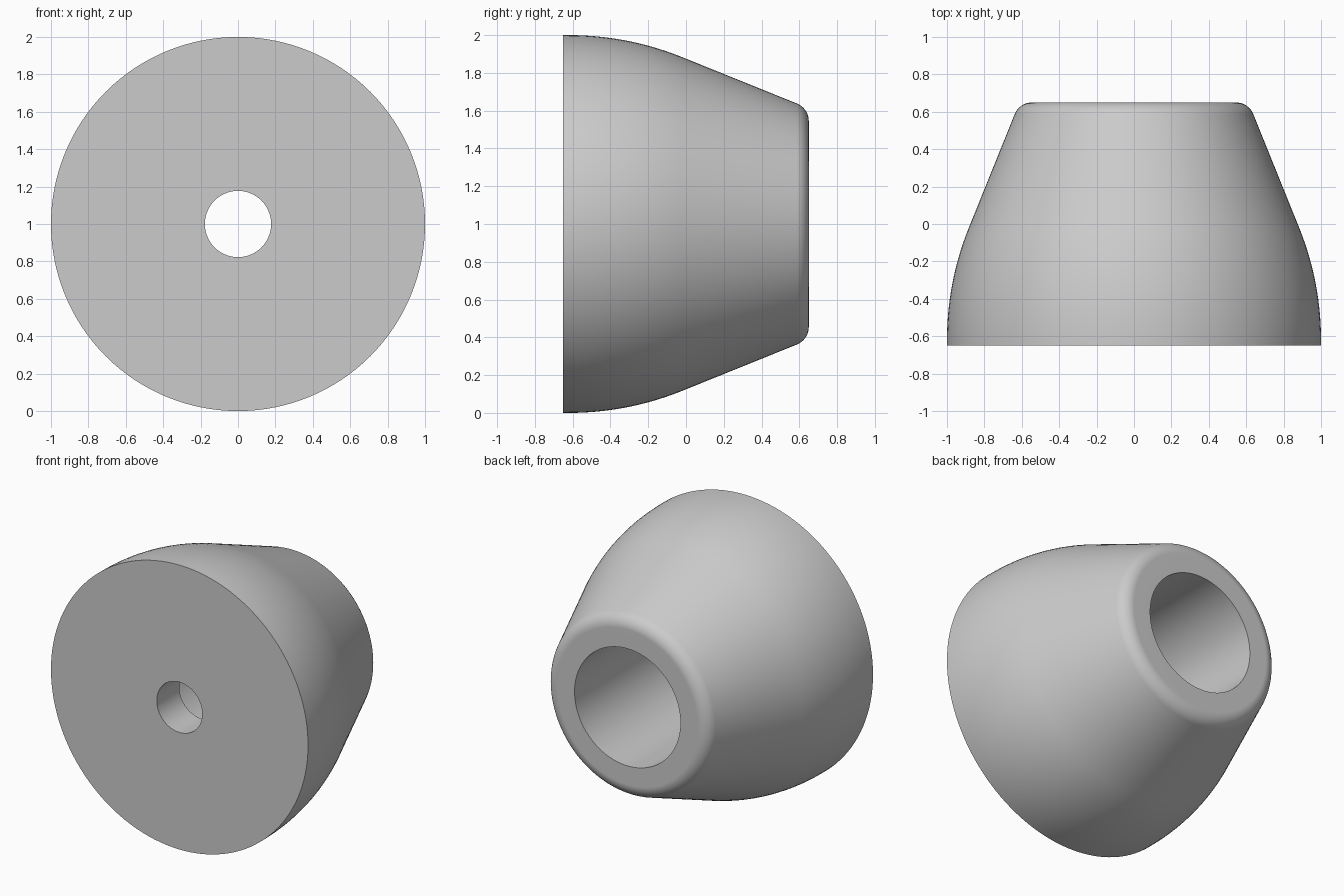
import bpy, bmesh
from math import sin, cos, tan, radians, pi
from mathutils import Matrix, Vector

cube = bpy.data.objects.get("Cube")
if cube:
    bpy.data.objects.remove(cube, do_unlink=True)

# Main dimensions
FRONT, BACK = -0.65, 0.65
RIM = 1.0
BORE, SOCKET, STEP = 0.177, 0.412, -0.40
TAPER = radians(22)
CROWN, CROWN_START = 1.6, -0.62
FILLET = 0.10
SEGMENTS = 128


def arc(cy, cr, radius, start, end, steps):
    """Profile points (y, r); the angle is measured from the outward radius toward the back."""
    angles = [start + (end - start) * i / steps for i in range(steps + 1)]
    return [(cy + radius * sin(a), cr + radius * cos(a)) for a in angles]


# Curved shoulder, straight taper and rounded back edge
shoulder = arc(CROWN_START, RIM - CROWN, CROWN, 0, TAPER, 14)
y0, r0 = shoulder[-1]
corner_r = r0 - (BACK - y0) * tan(TAPER)
flat_r = corner_r - FILLET * tan((pi / 2 - TAPER) / 2)
back_edge = arc(BACK - FILLET, flat_r, FILLET, TAPER, pi / 2, 10)

# Closed section: front face, outside, back face, stepped hole
profile = [(FRONT, BORE), (FRONT, RIM), *shoulder, *back_edge,
           (BACK, SOCKET), (STEP, SOCKET), (STEP, BORE)]

bm = bmesh.new()
verts = [bm.verts.new((r, y, 0)) for y, r in profile]
edges = [bm.edges.new((a, b)) for a, b in zip(verts, verts[1:] + verts[:1])]
bmesh.ops.spin(bm, geom=verts + edges, cent=(0, 0, 0), axis=(0, 1, 0),
               angle=2 * pi, steps=SEGMENTS, use_merge=True)
bmesh.ops.remove_doubles(bm, verts=bm.verts, dist=0.0001)
bmesh.ops.recalc_face_normals(bm, faces=bm.faces)
bmesh.ops.transform(bm, matrix=Matrix.Translation(Vector((0, 0, RIM))), verts=bm.verts)

mesh = bpy.data.meshes.new("tapered_foot")
bm.to_mesh(mesh)
bm.free()
foot = bpy.data.objects.new("tapered_foot", mesh)
bpy.context.collection.objects.link(foot)

# Plain grey
grey = bpy.data.materials.new("plain_grey")
grey.use_nodes = True
colour = (0.6, 0.6, 0.6, 1)
grey.diffuse_color = colour
grey.node_tree.nodes["Principled BSDF"].inputs["Base Color"].default_value = colour
mesh.materials.append(grey)

# Smooth shading with crisp rims and flat end faces
bpy.ops.object.select_all(action="DESELECT")
foot.select_set(True)
bpy.context.view_layer.objects.active = foot
bpy.ops.object.shade_smooth_by_angle(angle=radians(30))
weighted = foot.modifiers.new("flat_ends", "WEIGHTED_NORMAL")
weighted.keep_sharp = True
